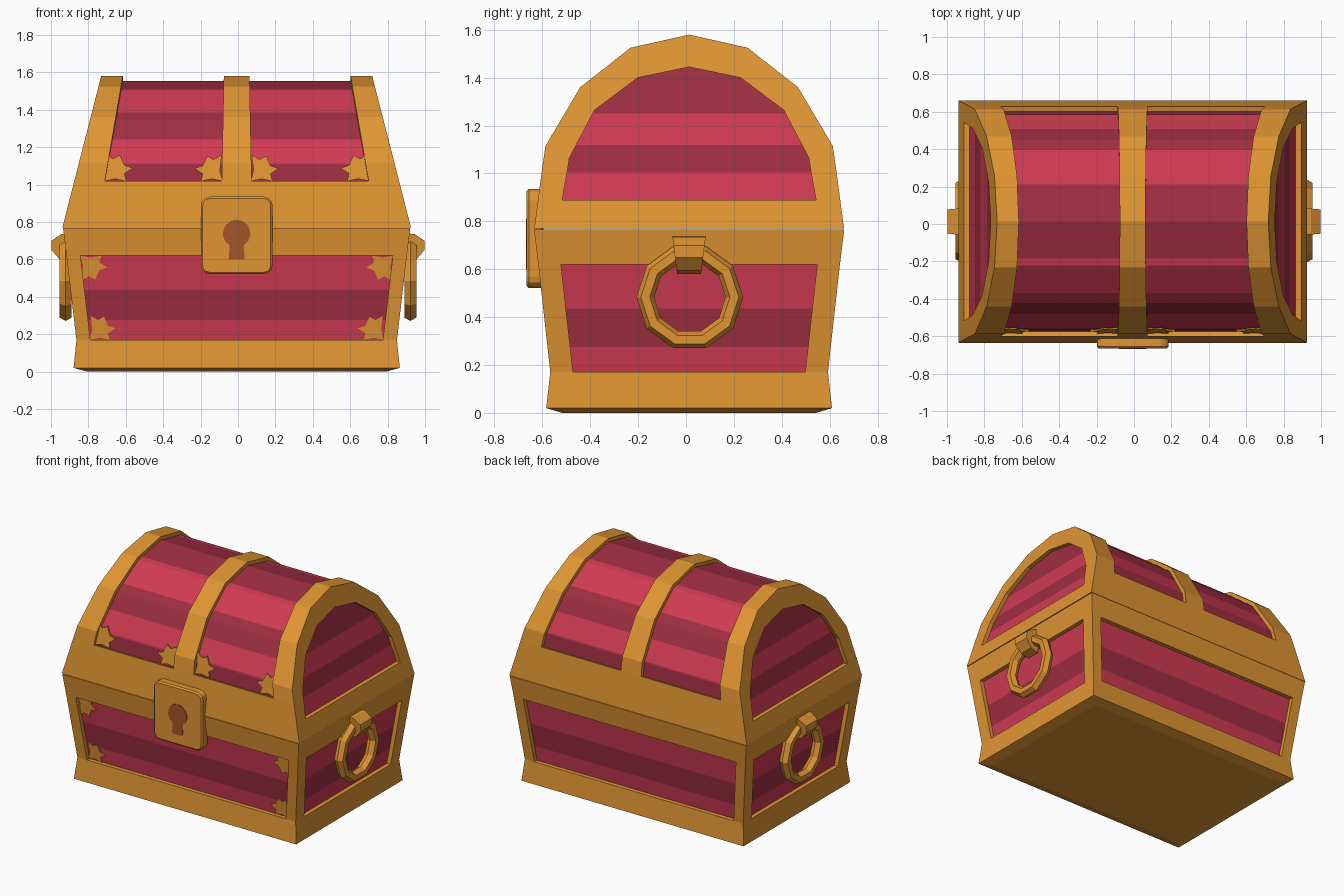
import bpy, bmesh, math
from mathutils import Vector

if "Cube" in bpy.data.objects:
    bpy.data.objects.remove(bpy.data.objects["Cube"])

CX, CY = -0.007, 0.013   # centre of the chest


def material(name, rgb):
    m = bpy.data.materials.new(name)
    m.diffuse_color = (*rgb, 1)
    m.use_nodes = True
    m.node_tree.nodes["Principled BSDF"].inputs["Base Color"].default_value = m.diffuse_color
    return m


GOLD = material("gold", (0.74, 0.30, 0.032))
LIGHT = material("light_red", (0.62, 0.042, 0.085))
DARK = material("dark_red", (0.34, 0.027, 0.052))
BROWN = material("keyhole_brown", (0.37, 0.09, 0.02))


def finish(bm, name, mats):
    bmesh.ops.recalc_face_normals(bm, faces=bm.faces)
    me = bpy.data.meshes.new(name)
    bm.to_mesh(me)
    bm.free()
    for m in mats:
        me.materials.append(m)
    ob = bpy.data.objects.new(name, me)
    bpy.context.collection.objects.link(ob)
    return ob


def build(bm, faces):
    """faces: list of (points, tag); welded into one skin"""
    for pts, tag in faces:
        f = bm.faces.new([bm.verts.new(p) for p in pts])
        f.material_index = tag
    bmesh.ops.remove_doubles(bm, verts=bm.verts, dist=0.0005)


def stripes(bm, tag, cuts, first):
    """cut the tagged faces at heights and colour the planks alternately"""
    for z in cuts:
        fs = [f for f in bm.faces if f.material_index == tag]
        geom = list({v for f in fs for v in f.verts}) + list({e for f in fs for e in f.edges}) + fs
        bmesh.ops.bisect_plane(bm, geom=geom, plane_co=(0, 0, z), plane_no=(0, 0, 1), dist=0.0001)
    for f in [f for f in bm.faces if f.material_index == tag]:
        zc = f.calc_center_median().z
        f.material_index = 1 + (first + sum(zc > c for c in cuts)) % 2


def prism(name, a, b, mat):
    bm = bmesh.new()
    n = len(a)
    faces = [(a, 0), (b, 0)]
    faces += [((a[i], a[(i + 1) % n], b[(i + 1) % n], b[i]), 0) for i in range(n)]
    build(bm, faces)
    return finish(bm, name, [mat])


# --- body: flared box with a recessed plank panel on each side
levels = [(0, .80, .53), (.02, .872, .597), (.17, .857, .58), (.62, .91, .63), (.767, .928, .648)]


def ring(z, hx, hy):
    return [Vector((CX + sx * hx, CY + sy * hy, z)) for sx, sy in ((-1, -1), (1, -1), (1, 1), (-1, 1))]


rings = [ring(*l) for l in levels]
faces = [(rings[0], 0), (rings[-1], 0)]
for k in range(4):
    j = (k + 1) % 4
    for i in range(4):
        q = [rings[i][k], rings[i][j], rings[i + 1][j], rings[i + 1][k]]
        if i != 2:
            faces.append((q, 0))
            continue
        along = (q[1] - q[0]).normalized()
        inward = Vector((-along.y, along.x, 0))
        m = .075 if k % 2 == 0 else .095
        o = [q[0] + along * m, q[1] - along * m, q[2] - along * m, q[3] + along * m]
        p = [v + inward * .03 for v in o]
        faces.append(((q[0], o[0], o[3], q[3]), 0))
        faces.append(((o[1], q[1], q[2], o[2]), 0))
        # closing strips match the outer rings along the panel openings
        for s in range(4):
            faces.append(((o[s], o[(s + 1) % 4], p[(s + 1) % 4], p[s]), 0))
        faces.append((p, 5))
bm = bmesh.new()
build(bm, faces)
stripes(bm, 5, [.275, .435], 0)
finish(bm, "chest_body", [GOLD, LIGHT, DARK])

# --- lid: arched profile, end bands, centre band, recessed plank vault and ends
half = [(.647, .77), (.614, 1.02), (.6, 1.115), (.455, 1.36), (.245, 1.525)]
prof = [(-y, z) for y, z in half] + [(0, 1.58)] + [(y, z) for y, z in reversed(half)]
ehalf = [(.53, .89), (.512, .99), (.50, 1.065), (.395, 1.265), (.215, 1.40)]
eprof = [(-y, z) for y, z in ehalf] + [(0, 1.445)] + [(y, z) for y, z in reversed(ehalf)]
N = len(prof)


def end_x(z):
    return .932 - .256 * (z - .77)


def columns(z):
    inner = .705 - .172 * (z - 1.02)
    c = .08 - .02 * (z - 1.02)
    return [-end_x(z), -inner, -c, c, inner, end_x(z)]


def pt(i, c, deep=False):
    y, z = prof[i]
    x = columns(z)[c]
    if deep:
        y, z = y * .958, .77 + (z - .77) * .969
    return Vector((CX + x, CY + y, z))


faces = []
for i in range(N - 1):
    for c in range(5):
        sunk = c in (1, 3) and 0 < i < N - 2
        faces.append(((pt(i, c, sunk), pt(i, c + 1, sunk), pt(i + 1, c + 1, sunk), pt(i + 1, c, sunk)), 5 if sunk else 0))
        if sunk:
            for w in (c, c + 1):
                faces.append(((pt(i, w), pt(i + 1, w), pt(i + 1, w, True), pt(i, w, True)), 0))
for c in (1, 3):
    for i in (1, N - 2):
        faces.append(((pt(i, c), pt(i, c + 1), pt(i, c + 1, True), pt(i, c, True)), 0))
faces.append(([pt(0, c) for c in range(6)] + [pt(N - 1, c) for c in reversed(range(6))], 0))
for s, c in ((-1, 0), (1, 5)):
    def ep(i, d=0.0):
        y, z = eprof[i % N]
        return Vector((CX + s * (end_x(z) - d), CY + y, z))
    for i in range(N):
        j = (i + 1) % N
        faces.append(((pt(i, c), pt(j, c), ep(j), ep(i)), 0))
        faces.append(((ep(i), ep(j), ep(j, .03), ep(i, .03)), 0))
    faces.append(([ep(i, .03) for i in range(N)], 6))
bm = bmesh.new()
build(bm, faces)
stripes(bm, 5, [1.112, 1.24, 1.385, 1.51], 1)
stripes(bm, 6, [1.005, 1.12, 1.25], 0)
finish(bm, "chest_lid", [GOLD, LIGHT, DARK])

# --- lock plate with keyhole
outline = []
for k, (sx, sz) in enumerate(((1, 1), (-1, 1), (-1, -1), (1, -1))):
    for a in (0, 30, 60, 90):
        t = math.radians(a + 90 * k)
        outline.append((CX + sx * .145 + .047 * math.cos(t), .728 + sz * .16 + .047 * math.sin(t)))
lock = prism("lock_plate", [(x, -.666, z) for x, z in outline], [(x, -.595, z) for x, z in outline], GOLD)
bev = lock.modifiers.new("edge", "BEVEL")
bev.width, bev.segments = .01, 1
hole = [(.074 * math.cos(math.radians(a)), .074 * math.sin(math.radians(a))) for a in range(-60, 241, 25)]
hole += [(-.043, -.14), (.043, -.14)]
prism("keyhole", [(CX + x, -.669, .738 + z) for x, z in hole],
      [(CX + x, -.662, .738 + z) for x, z in hole], BROWN)

# --- leaf ornaments in the front panel corners
leaf = [(0, 0), (.06, .012), (.12, 0), (.11, .04), (.155, .07), (.11, .085), (.085, .14),
        (.05, .12), (.005, .145), (.015, .06)]


def ornament(name, x, z, sx, sz, size, surf):
    pts = [(x + sx * u * size, z + sz * v * size) for u, v in leaf]
    prism(name, [(u, surf(v) - .008, v) for u, v in pts], [(u, surf(v) + .001, v) for u, v in pts], GOLD)


for s in (-1, 1):
    body_y = lambda z: CY - .55 - .111 * (z - .17)
    lid_y = lambda z: CY - .59 + .17 * (z - 1.02)
    ornament("body_leaf_low", CX + s * .785, .17, -s, 1, .88, body_y)
    ornament("body_leaf_high", CX + s * .835, .62, -s, -1, .92, body_y)
    ornament("lid_leaf_outer", CX + s * .71, 1.018, -s, 1, 1, lid_y)
    ornament("lid_leaf_inner", CX + s * .075, 1.018, s, 1, .97, lid_y)

# --- ring handles with their brackets
bracket = [(.89, .74), (.945, .735), (.997, .70), (.997, .65), (.95, .595), (.89, .58)]
for s in (-1, 1):
    bpy.ops.mesh.primitive_torus_add(major_segments=10, minor_segments=6, major_radius=.186, minor_radius=.037,
                                     location=(s * .921, .016, .483), rotation=(math.pi / 2, 0, math.pi / 2))
    ob = bpy.context.object
    ob.name = "ring_handle"
    ob.data.materials.append(GOLD)
    width = lambda z: .05 + .02 * (z - .58) / .16
    prism("handle_bracket", [(s * x, CY - width(z), z) for x, z in bracket],
          [(s * x, CY + width(z), z) for x, z in bracket], GOLD)
